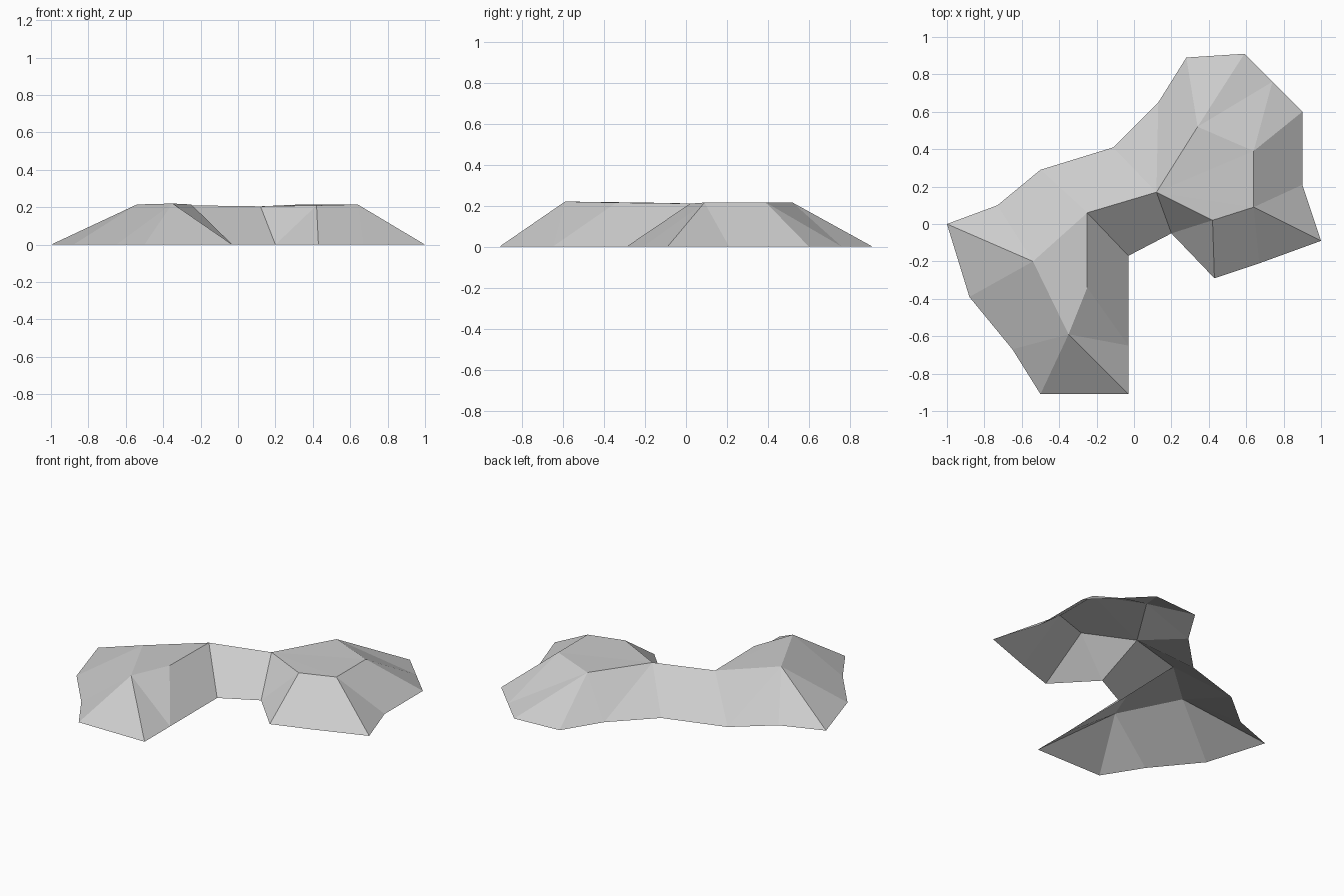
import bpy
import bmesh

cube = bpy.data.objects.get("Cube")
if cube:
    bpy.data.objects.remove(cube, do_unlink=True)

# One flat stone colour
stone = bpy.data.materials.new("light grey stone")
stone.use_nodes = True
grey = (0.6, 0.6, 0.6, 1)
stone.diffuse_color = grey
stone.node_tree.nodes["Principled BSDF"].inputs["Base Color"].default_value = grey

# Foot outline on the ground, clockwise from the far left tip
FOOT = [(-1, 0), (-.73, .1), (-.5, .29), (-.11, .41), (.13, .65),
        (.28, .89), (.59, .91), (.74, .76), (.9, .6), (.9, .21),
        (1, -.09), (.67, -.21), (.43, -.29), (.2, -.05), (-.03, -.17),
        (-.03, -.65), (-.03, -.91), (-.5, -.91), (-.65, -.67), (-.88, -.39)]

# Crest points of the two plateaus and the saddle between them
CREST = {
    "west": (-.54, -.2, .215), "south": (-.35, -.59, .22),
    "inner": (-.25, -.34, .215), "saddle_left": (-.25, .06, .21),
    "saddle_right": (.12, .17, .205), "notch": (.42, .02, .21),
    "east": (.64, .09, .215), "north_east": (.64, .39, .215),
    "north": (.34, .52, .215),
}

# Walk round the crest: each point fans out to a run of foot points (first, last)
WALK = [("west", -1, 2), ("saddle_left", 2, 3), ("saddle_right", 3, 4),
        ("north", 4, 7), ("north_east", 7, 8), ("east", 9, 11),
        ("notch", 12, 13), ("saddle_right", 13, 13), ("saddle_left", 14, 14),
        ("inner", 15, 15), ("south", 15, 18)]

bm = bmesh.new()
foot = [bm.verts.new((x, y, 0)) for x, y in FOOT]
crest = {name: bm.verts.new(co) for name, co in CREST.items()}

# Sloping sides
for i, (name, first, last) in enumerate(WALK):
    top = crest[name]
    for k in range(first, last):
        bm.faces.new((top, foot[k + 1], foot[k]))
    next_name, next_first, _ = WALK[(i + 1) % len(WALK)]
    a, b = foot[last], foot[next_first]
    corners = (top, crest[next_name], b) if a is b else (top, crest[next_name], b, a)
    bm.faces.new(corners)

# Plateau tops
for names in (("west", "south", "saddle_left"),
              ("south", "inner", "saddle_left"),
              ("saddle_right", "north_east", "north"),
              ("saddle_right", "east", "north_east"),
              ("saddle_right", "notch", "east")):
    bm.faces.new([crest[n] for n in names])

bmesh.ops.recalc_face_normals(bm, faces=bm.faces)
# The shell is open underneath, so make sure the tops face up
if sum(f.normal.z for f in bm.faces) < 0:
    bmesh.ops.reverse_faces(bm, faces=bm.faces)

mesh = bpy.data.meshes.new("rock_ridge")
bm.to_mesh(mesh)
bm.free()
mesh.materials.append(stone)
ridge = bpy.data.objects.new("rock_ridge", mesh)
bpy.context.collection.objects.link(ridge)
